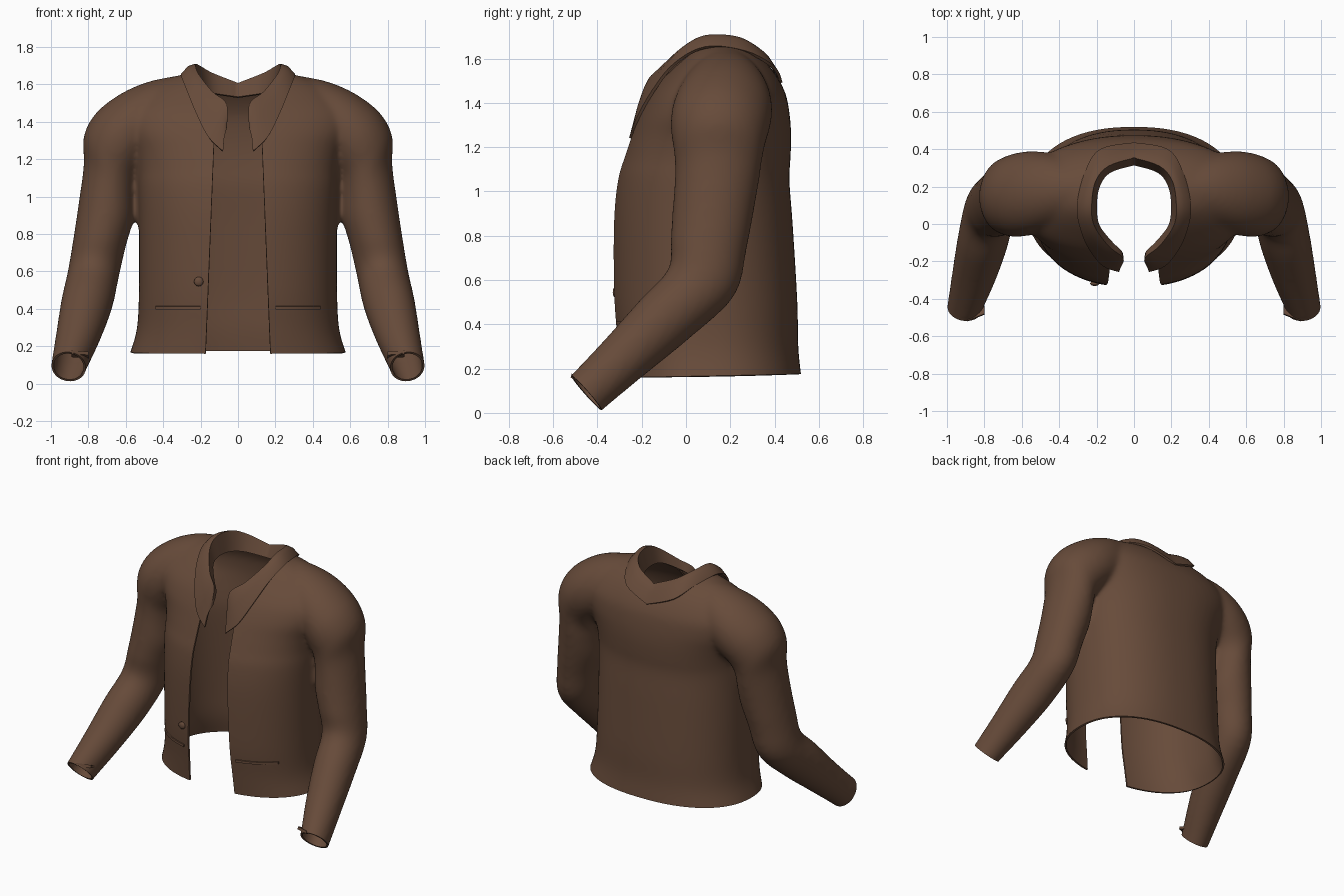
import bpy, bmesh, math
from mathutils import Vector

if "Cube" in bpy.data.objects:
    bpy.data.objects.remove(bpy.data.objects["Cube"])

brown = bpy.data.materials.new("brown_cloth")
brown.use_nodes = True
colour = (0.135, 0.07, 0.042, 1)
brown.diffuse_color = colour
brown.node_tree.nodes["Principled BSDF"].inputs["Base Color"].default_value = colour


def smooth_rows(rows, steps):
    """Catmull-Rom interpolation through rows of numbers."""
    rows = [Vector(r) for r in rows]
    result = []
    for i in range(len(rows) - 1):
        a, b, c, d = (rows[min(max(i + k, 0), len(rows) - 1)] for k in (-1, 0, 1, 2))
        for s in range(steps):
            t = s / steps
            result.append(b + (c - a) * (t / 2) + (a * 2 - b * 5 + c * 4 - d) * (t * t / 2)
                          + (b * 3 - a - c * 3 + d) * (t ** 3 / 2))
    return result + [rows[-1]]


def make_object(name, bm):
    bmesh.ops.recalc_face_normals(bm, faces=bm.faces)
    mesh = bpy.data.meshes.new(name)
    bm.to_mesh(mesh)
    bm.free()
    mesh.materials.append(brown)
    obj = bpy.data.objects.new(name, mesh)
    bpy.context.collection.objects.link(obj)
    return obj


def loft(name, rings, closed=True):
    bm = bmesh.new()
    loops = [[bm.verts.new(p) for p in ring] for ring in rings]
    for low, high in zip(loops, loops[1:]):
        n = len(low)
        for i in range(n if closed else n - 1):
            j = (i + 1) % n
            bm.faces.new((low[i], low[j], high[j], high[i]))
    if closed:
        bm.faces.new(loops[0])
        bm.faces.new(loops[-1])
    return make_object(name, bm)


def add_modifier(obj, kind, **settings):
    mod = obj.modifiers.new(kind.title(), kind)
    for key, value in settings.items():
        setattr(mod, key, value)


def apply_modifiers(obj):
    bpy.context.view_layer.update()
    graph = bpy.context.evaluated_depsgraph_get()
    mesh = bpy.data.meshes.new_from_object(obj.evaluated_get(graph))
    obj.modifiers.clear()
    obj.data = mesh


def finish(obj, angle=45):
    apply_modifiers(obj)
    bm = bmesh.new()
    bm.from_mesh(obj.data)
    bmesh.ops.recalc_face_normals(bm, faces=bm.faces)
    bm.to_mesh(obj.data)
    bm.free()
    obj.data.shade_smooth()
    obj.data.set_sharp_from_angle(angle=math.radians(angle))


# Torso sections: height, half width, front y, back y
torso_rows = smooth_rows([
    (.08, .61, -.29, .53), (.17, .575, -.30, .52), (.3, .54, -.315, .507),
    (.5, .53, -.335, .503), (.85, .53, -.335, .482), (1.05, .535, -.315, .467),
    (1.15, .54, -.285, .472), (1.25, .565, -.25, .475), (1.35, .61, -.21, .468),
    (1.45, .61, -.155, .447), (1.55, .52, -.07, .39), (1.62, .4, 0, .32),
    (1.66, .27, .05, .25)], 4)
POWER = 2.3


def rounded(value):
    return math.copysign(abs(value) ** (2 / POWER), value)


def torso_ring(row, n=64):
    z, w, front, back = row
    mid, depth = (front + back) / 2, (back - front) / 2
    angles = [2 * math.pi * i / n for i in range(n)]
    return [(w * rounded(math.cos(a)), mid + depth * rounded(math.sin(a)), z) for a in angles]


def front_y(x, z):
    _, w, front, back = min(torso_rows, key=lambda r: abs(r[0] - z))
    drop = (1 - abs(x / w) ** POWER) ** (1 / POWER)
    return (front + back) / 2 - (back - front) / 2 * drop


jacket = loft("jacket_body", [torso_ring(r) for r in torso_rows])

# Sleeve sections: outer x, z, inner x, z, front y, back y, half tilt of depth
sleeve_rows = smooth_rows([
    (.3, 1.65, .34, 1.25, .02, .34, 0), (.46, 1.62, .44, 1.2, -.03, .38, 0),
    (.6, 1.565, .51, 1.16, -.06, .39, 0), (.72, 1.485, .53, 1.13, -.07, .38, 0),
    (.79, 1.405, .54, 1.1, -.065, .365, 0), (.827, 1.31, .545, 1.06, -.055, .35, 0),
    (.825, 1.17, .55, .99, -.05, .335, 0), (.85, .98, .557, .88, -.06, .31, 0),
    (.88, .78, .595, .75, -.07, .275, .02), (.91, .6, .635, .58, -.08, .22, .06),
    (.945, .44, .67, .42, -.2, .02, .09), (.975, .25, .735, .25, -.36, -.2, .09),
    (1, .09, .81, .09, -.52, -.38, .08), (1.01, .03, .83, .03, -.59, -.45, .08)], 4)


def sleeve_ring(row, side, n=32):
    ox, oz, ix, iz, front, back, tilt = row
    centre = Vector(((ox + ix) / 2, (front + back) / 2, (oz + iz) / 2))
    across = Vector(((ox - ix) / 2, 0, (oz - iz) / 2))
    deep = Vector((0, (back - front) / 2, -tilt))
    ring = []
    for i in range(n):
        a = 2 * math.pi * i / n
        p = centre + across * math.cos(a) + deep * math.sin(a)
        ring.append((p.x * side, p.y, p.z))
    return ring


# Merge sleeves with the torso into one blended surface
for side in (-1, 1):
    sleeve = loft("sleeve", [sleeve_ring(r, side) for r in sleeve_rows])
    add_modifier(jacket, "BOOLEAN", operation="UNION", object=sleeve, solver="EXACT")
    apply_modifiers(jacket)
    bpy.data.objects.remove(sleeve)
add_modifier(jacket, "REMESH", mode="VOXEL", voxel_size=.015)
add_modifier(jacket, "SMOOTH", factor=.5, iterations=14)
apply_modifiers(jacket)

# Cut the hem, cuffs, front opening and neck
bm = bmesh.new()
bm.from_mesh(jacket.data)


def cut(point, normal, region, clear=True):
    faces = [f for f in bm.faces if region(f.calc_center_median())]
    geom = set(faces)
    for f in faces:
        geom.update(f.verts)
        geom.update(f.edges)
    bmesh.ops.bisect_plane(bm, geom=list(geom), plane_co=point, plane_no=normal, clear_outer=clear)


cut((0, 0, .165), (0, .02, -1), lambda c: abs(c.x) < .64 and c.y > -.36 and c.z < .3)
for side in (-1, 1):
    cut((.9 * side, -.45, .09), (.1 * side, -.75, -.66),
        lambda c: c.x * side > .7 and c.z < .3)
    cut((.18 * side, 0, 0), (side, 0, .04), lambda c: c.y < .05 and abs(c.x) < .3, False)


def is_open(c):
    gap = c.y < 0 and abs(c.x) + .04 * c.z < .18
    neck = c.z > 1.3 and (c.x / .24) ** 2 + ((c.y - .11) / .25) ** 2 < 1
    return gap or neck


bmesh.ops.delete(bm, geom=[f for f in bm.faces if is_open(f.calc_center_median())],
                 context="FACES")

# Even out the neck edge
for _ in range(10):
    moved = {}
    for v in bm.verts:
        if v.is_boundary and v.co.z > 1.35:
            near = [e.other_vert(v).co for e in v.link_edges if e.is_boundary]
            moved[v] = v.co.lerp(sum(near, Vector()) / len(near), .5)
    for v, co in moved.items():
        v.co = co
bm.to_mesh(jacket.data)
bm.free()
add_modifier(jacket, "SOLIDIFY", thickness=.012, offset=-1)
finish(jacket)

# Folded collar: stand, fold and outer edge at each station from back to front tip
collar_rows = smooth_rows([
    (0, .32, 1.53, 0, .355, 1.6, 0, .43, 1.49),
    (.13, .28, 1.55, .14, .31, 1.655, .18, .395, 1.56),
    (.19, .2, 1.57, .21, .225, 1.695, .26, .27, 1.63),
    (.205, .09, 1.58, .23, .09, 1.7, .3, .09, 1.65),
    (.19, -.01, 1.56, .215, -.01, 1.65, .275, -.05, 1.575),
    (.12, -.1, 1.5, .14, -.115, 1.555, .225, -.15, 1.45),
    (.07, -.15, 1.45, .065, -.175, 1.49, .16, -.222, 1.32),
    (.065, -.19, 1.38, .067, -.21, 1.36, .08, -.25, 1.24)], 5)
collar_rings = []
for row in collar_rows:
    stand, fold, edge = (Vector(row[i:i + 3]) for i in (0, 3, 6))
    bulge = (fold + edge) / 2 + Vector((0, 0, .014))
    shoulder = fold.lerp(edge, .15) + Vector((0, 0, .004))
    collar_rings.append([stand, fold, shoulder, bulge, edge])
collar = loft("collar", collar_rings, closed=False)
add_modifier(collar, "MIRROR", merge_threshold=.002)
add_modifier(collar, "SOLIDIFY", thickness=.014, offset=0)
finish(collar, 60)

# Welt pockets follow the curve of the body
for side, name in ((-1, "right_pocket"), (1, "left_pocket")):
    rings = []
    for i in range(9):
        x = side * (.2 + .03 * i)
        y = front_y(x, .4)
        rings.append([(x, y + dy, .405 + dz) for dy, dz in
                      ((.01, -.01), (-.01, -.008), (-.01, .008), (.01, .01))])
    finish(loft(name, rings), 30)

# Button on the right front edge
bm = bmesh.new()
bmesh.ops.create_uvsphere(bm, u_segments=20, v_segments=10, radius=.025)
for v in bm.verts:
    v.co = Vector((v.co.x - .21, front_y(-.21, .545) - .004 + v.co.z * .5, v.co.y + .545))
finish(make_object("button", bm))

# Small folded tabs at the cuffs
for side, name in ((-1, "right_cuff_tab"), (1, "left_cuff_tab")):
    rings = [[(side * (.8 + .03 * i), -.465 - .012 * i + dy, .165 + .002 * i + dz)
              for dy, dz in ((-.02, -.012), (.03, -.03), (.03, -.015), (-.015, .006))]
             for i in range(4)]
    finish(loft(name, rings), 30)
